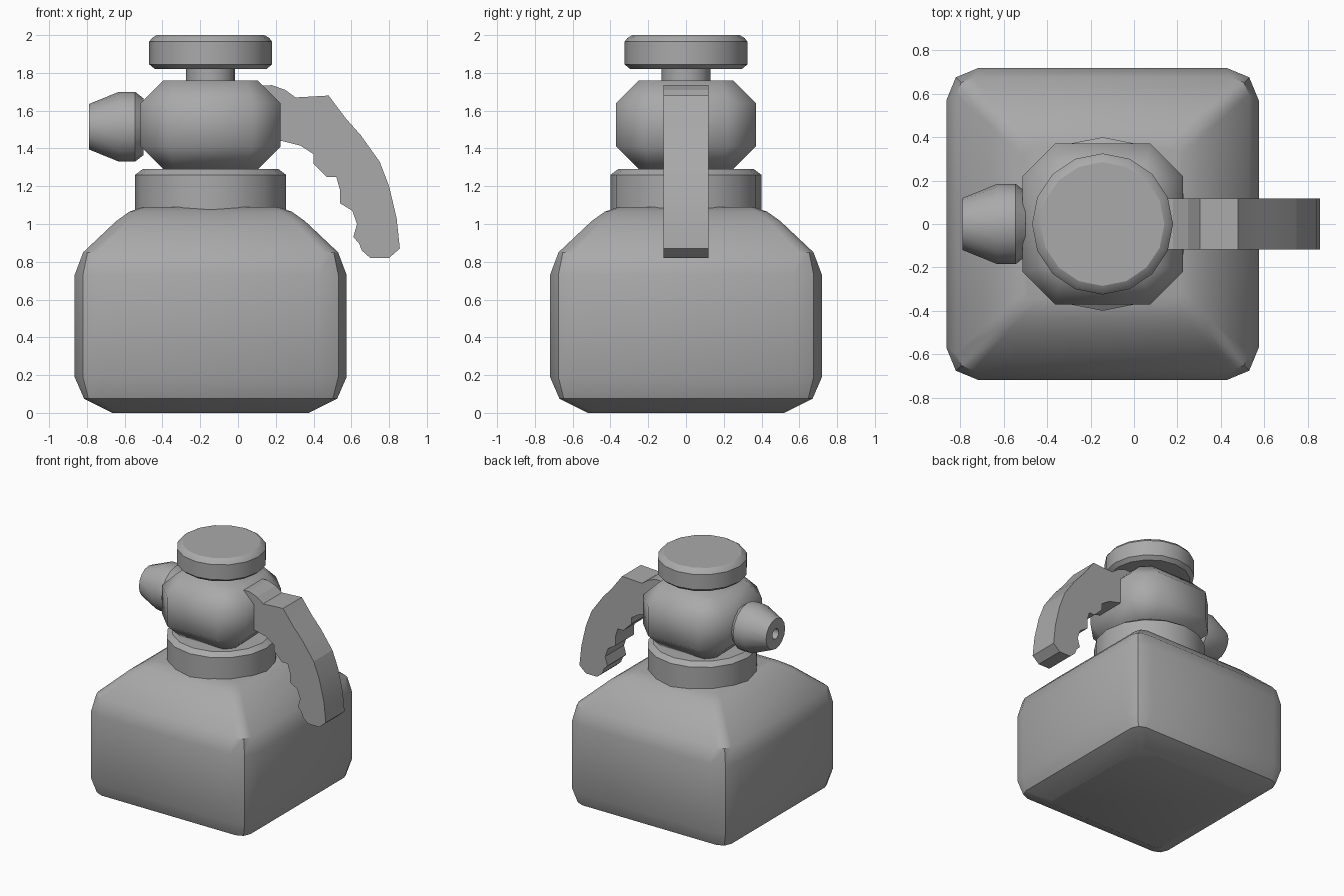
import bpy, bmesh, math
from mathutils import Matrix, Vector

cube = bpy.data.objects.get("Cube")
if cube:
    bpy.data.objects.remove(cube, do_unlink=True)

AXIS = -0.145  # bottle centre line

grey = bpy.data.materials.new("plain grey")
grey.use_nodes = True
COLOUR = (0.4, 0.4, 0.4, 1)
grey.diffuse_color = COLOUR
grey.node_tree.nodes["Principled BSDF"].inputs["Base Color"].default_value = COLOUR


def finish(name, bm, angle=30):
    bmesh.ops.recalc_face_normals(bm, faces=bm.faces)
    mesh = bpy.data.meshes.new(name)
    bm.to_mesh(mesh)
    bm.free()
    mesh.materials.append(grey)
    obj = bpy.data.objects.new(name, mesh)
    bpy.context.collection.objects.link(obj)
    bpy.ops.object.select_all(action='DESELECT')
    obj.select_set(True)
    bpy.context.view_layer.objects.active = obj
    bpy.ops.object.shade_smooth_by_angle(angle=math.radians(angle))
    return obj


def loft(name, rings, matrix, angle=30):
    """Skin a stack of equal-length rings and close both ends."""
    bm = bmesh.new()
    loops = [[bm.verts.new(matrix @ Vector(p)) for p in ring] for ring in rings]
    for a, b in zip(loops, loops[1:]):
        for i in range(len(a)):
            j = (i + 1) % len(a)
            bm.faces.new((a[i], a[j], b[j], b[i]))
    bm.faces.new(loops[0])
    bm.faces.new(loops[-1])
    return finish(name, bm, angle)


def circle(r, z, sides=16):
    steps = [2 * math.pi * i / sides for i in range(sides)]
    return [(r * math.cos(a), r * math.sin(a), z) for a in steps]


def square(half, corner, z, steps):
    """Square ring whose corners are cut by an arc of the given steps."""
    pts = []
    for q in range(4):
        turn = Matrix.Rotation(q * math.pi / 2, 3, 'Z')
        for s in range(steps + 1):
            a = s / steps * math.pi / 2
            c = half - corner
            pts.append(turn @ Vector((c + corner * math.cos(a), c + corner * math.sin(a), z)))
    return pts


upright = Matrix.Translation((AXIS, 0, 0))

# Bottle: half width, corner radius, height
body = [(0.52, 0.04, 0), (0.67, 0.08, 0.075), (0.72, 0.15, 0.19), (0.72, 0.15, 0.73),
        (0.675, 0.08, 0.85), (0.5, 0.06, 1.015), (0.43, 0.06, 1.065), (0.36, 0.05, 1.09)]
loft("bottle_body", [square(h, c, z, 2) for h, c, z in body], upright, 35)

# Round parts on the centre line: radius, height
loft("neck_collar", [circle(r, z) for r, z in
                     [(0.4, 1.06), (0.4, 1.26), (0.36, 1.29)]], upright)
loft("cap_stem", [circle(r, z) for r, z in [(0.13, 1.74), (0.13, 1.83)]], upright)
loft("top_cap", [circle(r, z) for r, z in
                 [(0.295, 1.82), (0.325, 1.845), (0.325, 1.965), (0.31, 1.985), (0.285, 2.0)]],
     upright)

# Pump head with cut corners
head = [(0.25, 0.06, 1.29), (0.37, 0.15, 1.41), (0.37, 0.15, 1.64), (0.25, 0.06, 1.76)]
loft("pump_head", [square(h, c, z, 1) for h, c, z in head], upright, 46)

# Nozzle pointing to the model's right, with a recessed hole
sideways = Matrix.Translation((0, 0, 1.515)) @ Matrix.Rotation(-math.pi / 2, 4, 'Y')
loft("nozzle", [circle(r, z) for r, z in
                [(0.15, 0.5), (0.185, 0.545), (0.185, 0.63), (0.12, 0.79),
                 (0.04, 0.79), (0.04, 0.72)]], sideways)

# Trigger lever: side profile with finger grips, given thickness
profile = [(0.08, 1.73), (0.18, 1.735), (0.25, 1.71), (0.305, 1.67), (0.48, 1.68),
           (0.57, 1.56), (0.65, 1.47), (0.75, 1.33), (0.8, 1.2), (0.84, 1.03),
           (0.857, 0.87), (0.8, 0.82), (0.7, 0.82), (0.655, 0.86), (0.64, 0.9),
           (0.61, 0.93), (0.63, 1.0), (0.605, 1.07), (0.54, 1.11), (0.54, 1.18),
           (0.52, 1.25), (0.47, 1.25), (0.4, 1.32), (0.4, 1.37), (0.33, 1.415),
           (0.23, 1.44), (0.08, 1.44)]
loft("trigger_lever", [[(x, y, z) for x, z in profile] for y in (-0.118, 0.118)],
     Matrix.Identity(4), 10)
